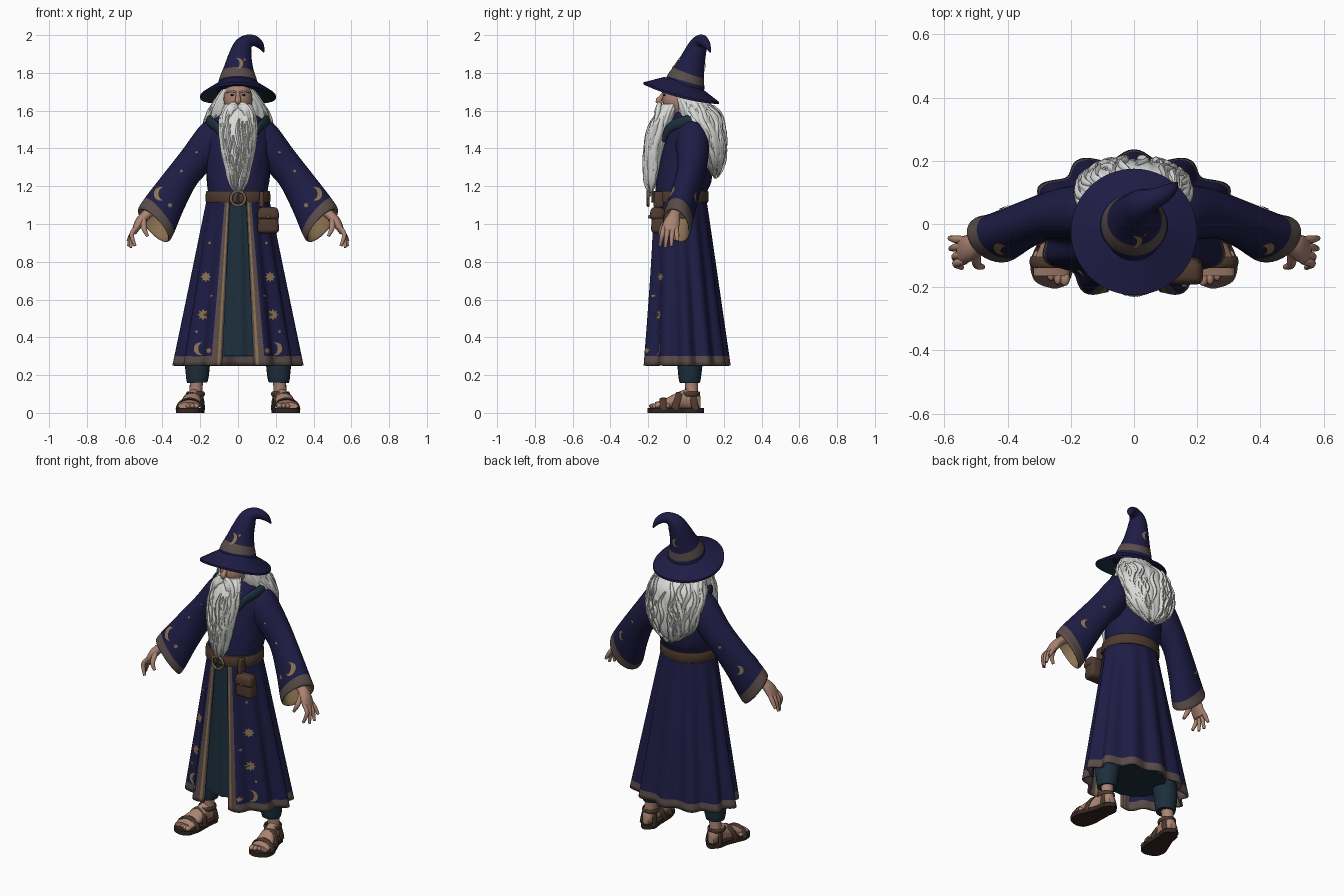
import bpy, bmesh, random
from math import sin, cos, pi, radians
from mathutils import Vector as V
from mathutils.bvhtree import BVHTree

random.seed(4)
if "Cube" in bpy.data.objects:
    bpy.data.objects.remove(bpy.data.objects["Cube"])


def material(name, *rgb):
    m = bpy.data.materials.new(name)
    m.use_nodes = True
    m.diffuse_color = (*rgb, 1)
    m.node_tree.nodes["Principled BSDF"].inputs["Base Color"].default_value = (*rgb, 1)
    return m


navy = material("navy cloth", .013, .012, .06)
teal = material("teal cloth", .012, .028, .045)
trim = material("brown trim", .1, .072, .066)
gold = material("gold thread", .26, .17, .085)
white = material("white hair", .7, .7, .68)
grey = material("grey hair", .48, .48, .46)
skin = material("skin", .41, .23, .17)
leather = material("leather", .075, .042, .028)
dark = material("dark sole", .032, .019, .015)
metal = material("dull metal", .15, .11, .08)
parts = []


def finish(name, bm, *mats, mirror=False, solid=0):
    """Turn a bmesh into a named object."""
    bmesh.ops.remove_doubles(bm, verts=bm.verts, dist=1e-5)
    bmesh.ops.recalc_face_normals(bm, faces=bm.faces)
    me = bpy.data.meshes.new(name)
    bm.to_mesh(me)
    bm.free()
    for m in mats:
        me.materials.append(m)
    ob = bpy.data.objects.new(name, me)
    bpy.context.collection.objects.link(ob)
    if solid:
        mod = ob.modifiers.new("thickness", 'SOLIDIFY')
        mod.thickness, mod.offset = solid, 0
    if mirror:
        ob.modifiers.new("mirror", 'MIRROR')
    parts.append(ob)
    return ob


def loft(bm, rings, mat=0, cap=True, wrap=True):
    """Skin a list of rings; mat is an index or a rule on (ring, column)."""
    rows = [[bm.verts.new(p) for p in r] for r in rings]
    n = len(rows[0])
    for i in range(len(rows) - 1):
        for j in range(n if wrap else n - 1):
            k = (j + 1) % n
            f = bm.faces.new((rows[i][j], rows[i][k], rows[i + 1][k], rows[i + 1][j]))
            f.material_index = mat(i, j) if callable(mat) else mat
    if cap:
        for i, r in ((0, rows[0]), (len(rows) - 2, rows[-1])):
            bm.faces.new(r).material_index = mat(i, 0) if callable(mat) else mat
    return bm


def oval(c, u, v, n=24):
    return [c + u * cos(2 * pi * j / n) + v * sin(2 * pi * j / n) for j in range(n)]


def smooth(keys, steps=6):
    """Catmull-Rom interpolation of rows of numbers."""
    k = [keys[0], *keys, keys[-1]]
    out = []
    for i in range(1, len(k) - 2):
        for s in range(steps):
            t = s / steps
            out.append(tuple(.5 * (2 * b + (c - a) * t + (2 * a - 5 * b + 4 * c - d) * t * t
                             + (3 * b - a - 3 * c + d) * t ** 3)
                             for a, b, c, d in zip(*k[i - 1:i + 3])))
    return out + [tuple(keys[-1])]


def tube(bm, keys, steps=4, n=10, ref=(0, 1, 0), flat=1, mat=0):
    """Tube along rows of x, y, z, radius."""
    rows = smooth(keys, steps)
    pts = [V(r[:3]) for r in rows]
    rings = []
    for i, p in enumerate(pts):
        t = (pts[min(i + 1, len(pts) - 1)] - pts[max(i - 1, 0)]).normalized()
        u = (V(ref) - t * t.dot(V(ref))).normalized()
        r = max(rows[i][3], .001)
        rings.append(oval(p, u * r, t.cross(u) * r * flat, n))
    return loft(bm, rings, mat)


def ball(bm, c, r):
    for v in bmesh.ops.create_uvsphere(bm, u_segments=20, v_segments=14, radius=1)["verts"]:
        v.co = V(c) + V(a * b for a, b in zip(v.co, r))


def sideways(bm, keys, mat=0, steps=5, n=28):
    """Loft from rows of top x, z, bottom x, z, centre y, half depth, backward slant."""
    rings = []
    for a, b, c, d, y, h, k in smooth(keys, steps):
        rings.append(oval(V(((a + c) / 2, y, (b + d) / 2)),
                          V(((a - c) / 2, 0, (b - d) / 2)), V((k, h, -k)), n))
    return loft(bm, rings, mat)


def body(bm, keys, n=48, mat=0, ridge=0, count=0, wave=0, steps=6):
    """Loft from rows of z, centre y, half width, half depth, with wavy ridges."""
    rings = []
    for z, y, rx, ry in smooth(keys, steps):
        ring = []
        for j in range(n):
            a = 2 * pi * j / n
            k = 1 + ridge * sin(count * a + wave * sin(z * 40 + 3 * a))
            ring.append(V((rx * k * sin(a), y - ry * k * cos(a), z)))
        rings.append(ring)
    return loft(bm, rings, mat)


# Robe skirt with pleats, front opening, edge trim and hem
ROWS, COLS = 36, 132
rings = []
for i in range(ROWS + 1):
    h = i / ROWS
    ring = []
    for j in range(COLS + 1):
        a = .32 + (2 * pi - .64) * j / COLS
        p = 1 + .07 * h ** .6 * cos(12 * a)
        front = max(0, cos(a))
        w = (.157 + .163 * h) * p * (1 - .13 * front)
        d = (.135 + .076 * h) * p * (1 + .14 * h * front)
        ring.append(V((w * sin(a), -.035 + .04 * h - d * cos(a), 1.14 - .89 * h)))
    rings.append(ring)


def skirt_colour(i, j):
    e = min(j, COLS - 1 - j)
    return 2 if e == 1 else 1 if e < 4 or i >= ROWS - 2 else 0


skirt = finish("robe_skirt", loft(bmesh.new(), rings, skirt_colour, False, False),
               navy, trim, gold, solid=.012)

# Robe bodice, inner tunic and collar
finish("robe_bodice", body(bmesh.new(), [
    (1.1, -.03, .15, .13), (1.17, -.025, .157, .137), (1.24, -.01, .166, .145), (1.36, 0, .168, .132),
    (1.48, .01, .17, .112), (1.55, .012, .13, .09), (1.6, 0, .07, .06)], ridge=.012, count=14, wave=1.5), navy)
finish("inner_tunic", body(bmesh.new(), [
    (.3, -.015, .2, .165), (.7, -.02, .165, .15), (1.12, -.035, .125, .122)],
    n=72, ridge=.03, count=18), teal)
finish("collar", tube(bmesh.new(), [
    (.07, -.12, 1.44, .013), (.11, -.085, 1.51, .025), (.15, .01, 1.543, .033), (.11, .1, 1.53, .034),
    (0, .13, 1.5, .034)], ref=(0, 0, 1), flat=.6), teal, mirror=True)

# Bell sleeves with slanted trimmed cuffs and a recessed lining
sleeve = finish("sleeves", sideways(bmesh.new(), [
    (.11, 1.56, .11, 1.33, .025, .085, 0), (.19, 1.53, .165, 1.27, .035, .087, 0),
    (.30, 1.385, .225, 1.2, .03, .076, 0), (.41, 1.245, .29, 1.07, -.005, .073, .008),
    (.495, 1.135, .342, .945, -.038, .072, .022), (.525, 1.085, .365, .91, -.048, .074, .026),
    (.505, 1.075, .372, .925, -.048, .06, .024), (.44, 1.13, .34, 1.03, -.025, .045, .01)],
    lambda i, j: 0 if i < 20 else 1 if i < 28 else 2), navy, trim, gold, mirror=True)

# Hands
bm = bmesh.new()
sideways(bm, [(.43, 1.13, .38, 1.08, -.04, .028, 0), (.5, 1.07, .455, 1.04, -.06, .03, 0),
              (.538, 1.03, .495, 1.0, -.075, .042, 0), (.56, .975, .525, .965, -.084, .045, 0),
              (.562, .95, .54, .945, -.084, .035, 0)], n=16)
for y0, tip in ((-.117, (.545, -.138, .885)), (-.095, (.568, -.11, .875)),
                (-.071, (.58, -.078, .882)), (-.051, (.583, -.045, .91))):
    tube(bm, [(.535, y0, .985, .012), (.563, y0 * .6 + tip[1] * .4, .945, .013), (*tip, .008)])
tube(bm, [(.5, -.094, 1.02, .016), (.497, -.128, .975, .014), (.478, -.136, .935, .008)])
finish("hands", bm, skin, mirror=True)

# Legs and sandalled feet
bm = bmesh.new()
tube(bm, [(.12, .01, .65, .08), (.205, .02, .32, .07), (.215, .02, .2, .061), (.215, .02, .16, .054)], n=20)
finish("trousers", bm, teal, mirror=True)
foot = [(.078, .225, .02, .06), (.05, .225, .036, .1), (0, .232, .038, .1),
        (-.06, .245, .049, .075), (-.12, .257, .059, .045), (-.165, .262, .056, .03)]
bm = bmesh.new()
tube(bm, [(.217, .025, .22, .038), (.222, .03, .13, .034), (.226, .03, .06, .038)], n=16)
loft(bm, [oval(V((x, y, .022 + h / 2)), V((w, 0, 0)), V((0, 0, h / 2 + .004)), 20)
          for y, x, w, h in smooth(foot)])
for k in range(5):
    ball(bm, (.219 + .022 * k, -.172 + .004 * k * k, .036), (.013 if k else .016, .024, .014))
finish("feet", bm, skin, mirror=True)
edge = smooth([(.094, .225, .006), (.078, .225, .028)] + [(y, x, w + .012) for y, x, w, h in foot[1:5]]
              + [(-.17, .26, .06), (-.192, .255, .042), (-.204, .25, .008)])
outline = [(x + w, y) for y, x, w in edge] + [(x - w, y) for y, x, w in reversed(edge)]
finish("sandal_soles", loft(bmesh.new(), [[V((x, y, z)) for x, y in outline] for z in (0, .026)]),
       dark, mirror=True)
bm = bmesh.new()
for i, skew in ((1, -.02), (3, .025), (4, 0)):
    y, x, w, h = foot[i]
    tube(bm, [(x + (w + .008) * cos(a * pi / 8), y + skew * sin(a * pi / 8),
               .018 + (h + .012) * sin(a * pi / 8), .019) for a in range(9)], steps=2, flat=.35)
tube(bm, [(.225 + .044 * sin(a * pi / 6), .02 + .05 * cos(a * pi / 6), .1, .013) for a in range(13)],
     steps=2, ref=(0, 0, 1), flat=.45)
finish("sandal_straps", bm, leather, mirror=True)

# Belt, buckle and pouch
finish("belt", body(bmesh.new(), [(1.113, -.033, .164, .144), (1.12, -.033, .172, .151),
                                  (1.168, -.03, .17, .15), (1.175, -.03, .162, .144)], steps=2), leather)
bm = bmesh.new()
tube(bm, [(.038 * cos(a * pi / 6), -.2, 1.135 + .038 * sin(a * pi / 6), .008) for a in range(13)], steps=2)
tube(bm, [(0, -.203, 1.17, .005), (0, -.203, 1.1, .005)])
finish("buckle", bm, metal)
for name, c, size in (("pouch", (.16, -.145, 1.025), (.108, .075, .135)),
                      ("pouch_flap", (.16, -.154, 1.06), (.112, .072, .065)),
                      ("belt_loop", (.125, -.145, 1.135), (.026, .05, .085)),
                      ("pouch_stud", (.16, -.193, 1.04), (.018, .014, .018))):
    bm = bmesh.new()
    bmesh.ops.create_cube(bm, size=1)
    for v in bm.verts:
        v.co = V(c) + V(a * b * (1.1 if v.co.z < 0 else .9) for a, b in zip(v.co, size))
    bmesh.ops.bevel(bm, geom=bm.edges, offset=min(size) * .3, segments=3, affect='EDGES', profile=.5)
    finish(name, bm, metal if name == "pouch_stud" else leather)

# Head and face
bm = bmesh.new()
ball(bm, (0, -.03, 1.66), (.078, .095, .1))
tube(bm, [(0, -.112, 1.7, .01), (0, -.132, 1.67, .013), (0, -.145, 1.652, .017), (0, -.125, 1.638, .012)],
     ref=(1, 0, 0))
finish("head", bm, skin)
bm = bmesh.new()
ball(bm, (.03, -.114, 1.683), (.011, .007, .005))
finish("eyes", bm, dark, mirror=True)
bm = bmesh.new()
tube(bm, [(.012, -.123, 1.697, .004), (.035, -.12, 1.705, .006), (.062, -.097, 1.695, .003)])
finish("eyebrows", bm, grey, mirror=True)
bm = bmesh.new()
for k in range(4):
    tube(bm, [(.003, -.138, 1.636 - .007 * k, .008), (.035, -.143 - .004 * k, 1.63 - .01 * k, .013),
              (.07 - .01 * k, -.152, 1.58 - .01 * k, .012), (.075 - .012 * k, -.178, 1.49 - .02 * k, .003)])
finish("moustache", bm, white, mirror=True)


# Hair and beard: a ridged volume under broad wavy locks
def locks(name, keys, count, lo, hi, ridges):
    bm = body(bmesh.new(), keys, n=120, ridge=.025, count=ridges, wave=1.2)
    rows = smooth(keys, 6)
    for k in range(count):
        a = random.uniform(lo, hi)
        start = random.randint(6, len(rows) - 14)
        run = rows[start:start + random.randint(12, 20)]
        ph, drift = random.uniform(0, 6), random.uniform(-.15, .15)
        pts = []
        for i, (z, y, rx, ry) in enumerate(run):
            f = i / (len(run) - 1)
            b = a + drift * f + .08 * sin(f * 9 + ph)
            pts.append((rx * sin(b), y - ry * cos(b), z - .02 * f * f, .002 + .014 * sin(pi * min(f + .1, 1))))
        tube(bm, pts, steps=1, n=8, flat=.7, mat=1 if random.random() < .12 else 0)
    finish(name, bm, white, grey)


locks("hair", [(1.72, 0, .08, .07), (1.65, .03, .13, .09), (1.58, .07, .165, .112), (1.5, .1, .18, .1),
               (1.42, .12, .17, .085), (1.34, .135, .13, .065), (1.28, .15, .05, .03), (1.26, .155, .01, .008)],
      80, .8, 2 * pi - .8, 22)
locks("beard", [(1.635, -.08, .07, .05), (1.58, -.11, .092, .055), (1.5, -.14, .094, .055),
                (1.4, -.163, .083, .048), (1.3, -.175, .062, .04), (1.22, -.182, .04, .027),
                (1.165, -.185, .01, .008)], 60, -1.7, 1.7, 14)

# Hat: curled crown with band, drooping brim
crown = finish("hat_crown", tube(bmesh.new(), [
    (0, -.014, 1.71, .113), (0, .001, 1.765, .1), (.003, .02, 1.82, .08), (.01, .04, 1.88, .064),
    (.026, .062, 1.94, .05), (.055, .077, 1.968, .036), (.09, .092, 1.968, .028),
    (.119, .112, 1.945, .019), (.136, .13, 1.91, .004)], steps=6, n=40,
    mat=lambda i, j: 1 if 5 <= i < 10 else 0), navy, trim)
rings = []
for r, low in [(.09 + .01 * k, 0) for k in range(12)] + [(.2 - .01 * k, .012) for k in range(12)]:
    ring = []
    for j in range(64):
        a = 2 * pi * j / 64
        y = -.025 - r * cos(a)
        drop = (.057 + .02 * sin(a) ** 2) * (r - .09) / .11
        ring.append(V((r * sin(a), y, 1.754 - .26 * (y + .02) - drop - low)))
    rings.append(ring)
finish("hat_brim", loft(bmesh.new(), rings, lambda i, j: 1 if i > 11 else 0, False), navy, teal)

# Embroidered stars and moons laid on the cloth
bpy.context.view_layer.update()
deps = bpy.context.evaluated_depsgraph_get()
star = [((cos(k * pi / 8) * (1 - .4 * (k % 2)), sin(k * pi / 8) * (1 - .4 * (k % 2))), (0, 0)) for k in range(17)]
moon = [((cos(a), sin(a)), (.35 + .65 * cos(a), .9 * sin(a)))
        for a in (pi * (.45 + 1.1 * k / 12) for k in range(13))]


def embroider(name, target, items, facing, mirror=True):
    tree, bm, d = BVHTree.FromObject(target, deps), bmesh.new(), V(facing)
    u = V((-d.y, d.x, 0)).normalized()
    u = -u if d.y > 0 else u
    for shape, c, r in items:
        rows = []
        for pair in shape:
            hits = [tree.ray_cast(V(c) - d + u * (-p[0] * r) + V((0, 0, p[1] * r)), d)[0] for p in pair]
            rows.append([h - d * .004 if h else None for h in hits])
        for a, b in zip(rows, rows[1:]):
            if None not in a + b:
                loft(bm, [a, b], 0, False, False)
    finish(name, bm, gold, mirror=mirror)


embroider("skirt_embroidery", skirt, [
    (star, (.17, 0, .72), .029), (star, (.185, 0, .52), .031), (moon, (.2, 0, .34), .034),
    (star, (.155, 0, .33), .016), (star, (.14, 0, .62), .008), (star, (.22, 0, .43), .009),
    (star, (.15, 0, .9), .009)], (0, 1, 0))
embroider("sleeve_embroidery", sleeve, [
    (moon, (.41, 0, 1.16), .036), (star, (.36, 0, 1.1), .014), (star, (.3, 0, 1.28), .009),
    (star, (.22, 0, 1.38), .008)], (0, 1, 0))
embroider("sleeve_back_embroidery", sleeve, [
    (moon, (.4, 0, 1.14), .028), (star, (.3, 0, 1.27), .01)], (0, -1, 0))
embroider("hat_embroidery", crown, [(moon, (0, 0, 1.85), .028), (star, (.035, 0, 1.87), .008)],
          (0, 1, 0), False)
embroider("hat_back_embroidery", crown, [(moon, (0, 0, 1.84), .024)], (0, -1, 0), False)

# Smooth shading with sharp edges kept
for ob in bpy.context.selected_objects:
    ob.select_set(False)
for ob in parts:
    ob.select_set(True)
bpy.context.view_layer.objects.active = parts[0]
bpy.ops.object.shade_smooth_by_angle(angle=radians(50))
